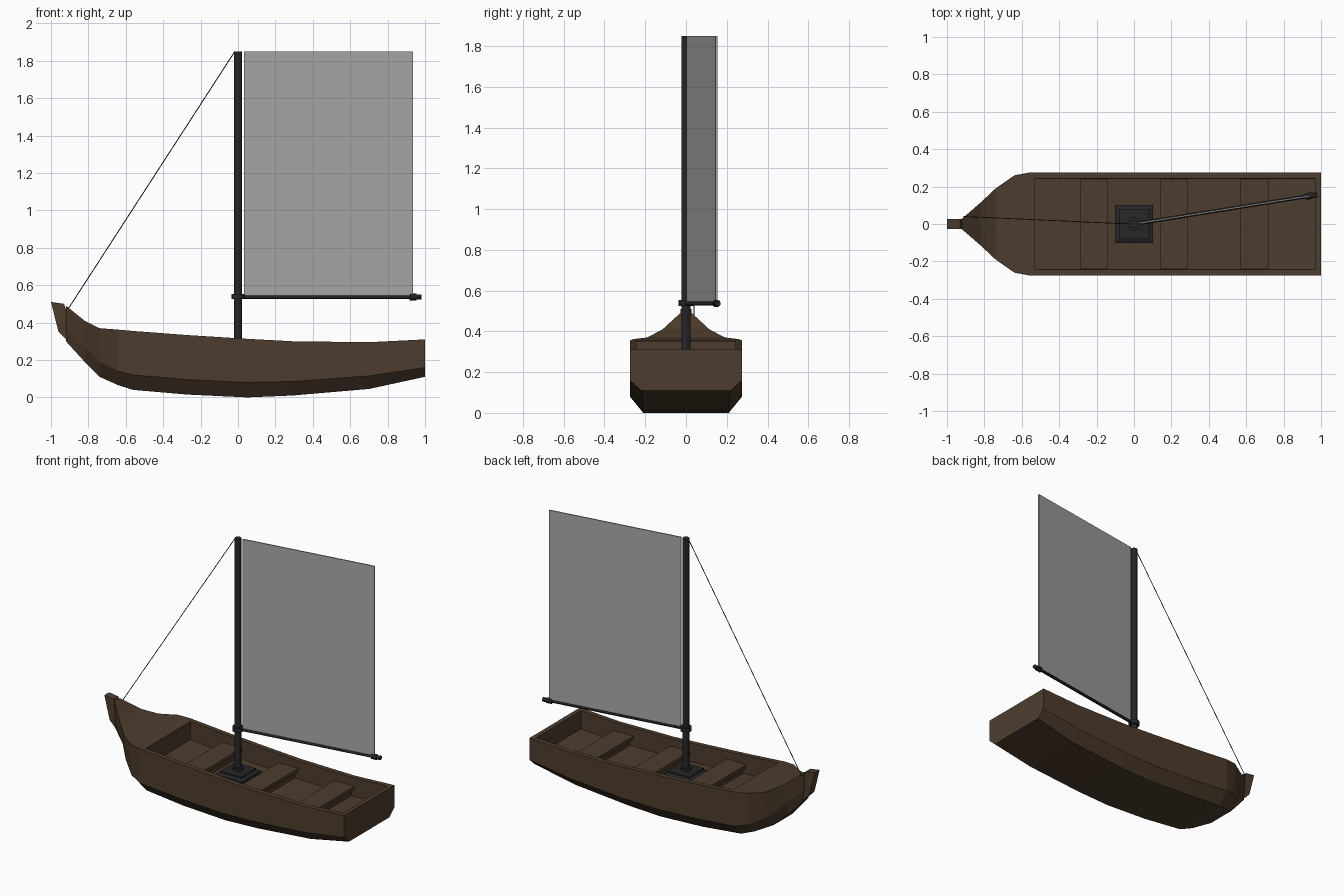
import bpy, bmesh
from math import atan2
from mathutils import Vector, Matrix

if "Cube" in bpy.data.objects:
    bpy.data.objects.remove(bpy.data.objects["Cube"])


def material(name, color):
    m = bpy.data.materials.new(name)
    m.diffuse_color = (*color, 1)
    m.use_nodes = True
    m.node_tree.nodes["Principled BSDF"].inputs["Base Color"].default_value = m.diffuse_color
    return m


wood = material("wood", (0.075, 0.046, 0.027))
dark = material("dark_spar", (0.02, 0.02, 0.022))
sail_grey = material("sail_cloth", (0.4, 0.4, 0.4))


def finish(name, bm, mat):
    bmesh.ops.recalc_face_normals(bm, faces=bm.faces)
    me = bpy.data.meshes.new(name)
    bm.to_mesh(me)
    bm.free()
    me.materials.append(mat)
    ob = bpy.data.objects.new(name, me)
    bpy.context.collection.objects.link(ob)
    return ob


def loft(name, rings, mat):
    """Skin a list of equal-length closed rings and cap both ends."""
    bm = bmesh.new()
    rows = [[bm.verts.new(p) for p in r] for r in rings]
    n = len(rows[0])
    for a, b in zip(rows, rows[1:]):
        for i in range(n):
            j = (i + 1) % n
            bm.faces.new((a[i], a[j], b[j], b[i]))
    bm.faces.new(rows[0])
    bm.faces.new(rows[-1])
    return finish(name, bm, mat)


def box(name, x0, x1, y0, y1, z0, z1, mat):
    rings = [[(x, y0, z0), (x, y1, z0), (x, y1, z1), (x, y0, z1)] for x in (x0, x1)]
    return loft(name, rings, mat)


def rod(name, a, b, r, mat, sides=12):
    a, b = Vector(a), Vector(b)
    bm = bmesh.new()
    rot = (b - a).to_track_quat('Z', 'Y').to_matrix().to_4x4()
    bmesh.ops.create_cone(bm, cap_ends=True, segments=sides, radius1=r, radius2=r,
                          depth=(b - a).length,
                          matrix=Matrix.Translation((a + b) / 2) @ rot)
    ob = finish(name, bm, mat)
    if sides > 8:
        bpy.context.view_layer.objects.active = ob
        ob.select_set(True)
        bpy.ops.object.shade_smooth_by_angle()
        ob.select_set(False)
    return ob


# Hull stations: x, rim z, rim half width, chine z, chine half width, keel z, keel half width
stations = [
    (-.92, .49, .028, .37, .026, .30, .02),
    (-.82, .41, .115, .27, .09, .19, .05),
    (-.74, .37, .19, .19, .165, .11, .10),
    (-.64, .362, .26, .14, .245, .065, .17),
    (-.56, .355, .275, .12, .275, .04, .20),
    (-.27, .333, .275, .095, .275, .015, .21),
    (.05, .313, .275, .08, .275, 0, .21),
    (.29, .30, .275, .085, .275, .01, .21),
    (.70, .295, .275, .115, .275, .045, .21),
    (1.0, .31, .275, .16, .275, .11, .22)]


def section(x, zt, wt, zc, wc, zk, wk):
    half = [(x, wt, zt), (x, wc, zc), (x, wk, zk)]
    return half + [(x, -y, z) for _, y, z in reversed(half)]


def rim(x):
    for a, b in zip(stations, stations[1:]):
        if x <= b[0]:
            return a[1] + (b[1] - a[1]) * (x - a[0]) / (b[0] - a[0])


hull = loft("hull", [section(*s) for s in stations], wood)

# Hollow cockpit behind the solid fore deck
cut = []
for x in (-.53, -.27, .05, .29, .7, .97):
    f, t = rim(x) - .125, rim(x) + .1
    cut.append([(x, .245, t), (x, .24, f), (x, -.24, f), (x, -.245, t)])
cutter = loft("cockpit_cutter", cut, wood)
cutter.hide_render = True
cutter.hide_viewport = True
mod = hull.modifiers.new("cockpit", 'BOOLEAN')
mod.operation = 'DIFFERENCE'
mod.solver = 'EXACT'
mod.object = cutter

# Raised stem post at the bow
post = [(-1, .51), (-.93, .50), (-.895, .40), (-.88, .27), (-.96, .35)]
loft("stem_post", [[(x, y, z) for x, z in post] for y in (-.026, .026)], wood)

# Thwarts with a narrower support below
for i, x in enumerate((-.215, .215, .645)):
    z = rim(x) - .055
    box(f"seat_{i + 1}", x - .075, x + .075, -.246, .246, z - .025, z, wood)
    box(f"seat_support_{i + 1}", x - .05, x + .05, -.246, .246, z - .1, z - .02, wood)


# Mast step: square plinth with a sloped top
def square(r, z):
    return [(-r, -r, z), (r, -r, z), (r, r, z), (-r, r, z)]


loft("mast_step", [square(.102, .17), square(.102, .235), square(.08, .245),
                   square(.08, .255)], dark)
rod("mast_foot", (0, 0, .25), (0, 0, .275), .034, dark)
rod("mast", (0, 0, .2), (0, 0, 1.85), .022, dark)
rod("mast_collar", (0, 0, .525), (0, 0, .553), .036, dark)

# Boom swung slightly to one side
ang = atan2(.155, .97)
d = Vector((.97, .155, 0)).normalized()
up = Vector((0, 0, .537))
rod("boom", up, up + d * .985, .010, dark)
rod("boom_ferrule", up + d * .93, up + d * .965, .018, dark)
rod("boom_tip", up + d * .96, up + d * .992, .014, dark)

# Flat rectangular sail above the boom
sail = box("sail", .033, .948, -.004, .004, .542, 1.85, sail_grey)
sail.rotation_euler.z = ang

# Forestay from the masthead to the bow
rod("forestay", (-.018, 0, 1.848), (-.91, .04, .47), .0025, dark, 6)
